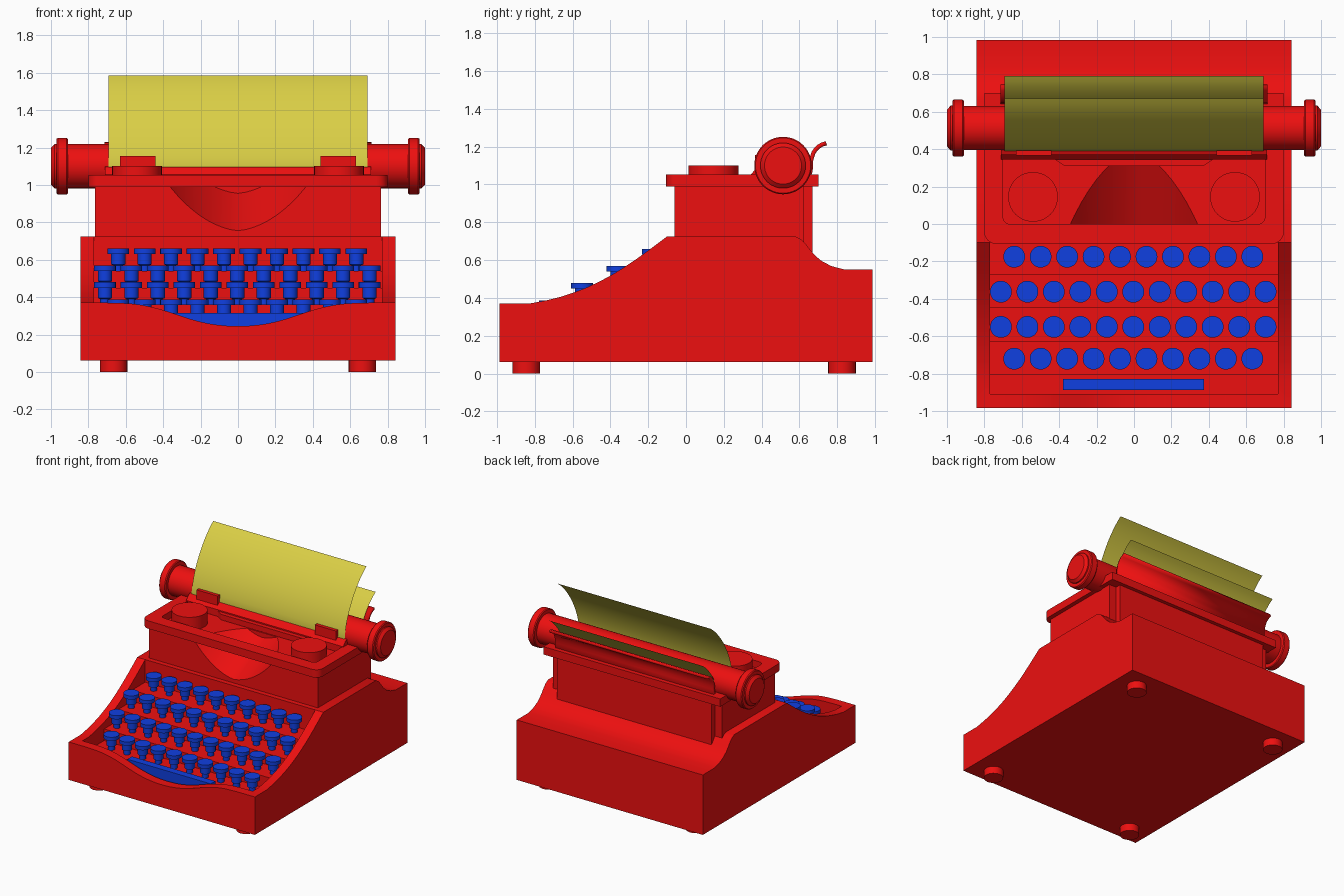
import bpy, bmesh, math
from mathutils import Vector
from mathutils.geometry import interpolate_bezier

if "Cube" in bpy.data.objects:
    bpy.data.objects.remove(bpy.data.objects["Cube"])


def material(name, rgb):
    m = bpy.data.materials.new(name)
    m.diffuse_color = (*rgb, 1)
    m.use_nodes = True
    m.node_tree.nodes["Principled BSDF"].inputs["Base Color"].default_value = m.diffuse_color
    return m


RED = material("red_enamel", (0.85, 0.005, 0.005))
BLUE = material("blue_keys", (0.005, 0.05, 0.75))
YELLOW = material("yellow_paper", (0.7, 0.62, 0.06))


def finish(name, bm, mat):
    bmesh.ops.remove_doubles(bm, verts=bm.verts, dist=1e-5)
    bmesh.ops.recalc_face_normals(bm, faces=bm.faces)
    me = bpy.data.meshes.new(name)
    bm.to_mesh(me)
    bm.free()
    me.materials.append(mat)
    ob = bpy.data.objects.new(name, me)
    bpy.context.collection.objects.link(ob)
    return ob


def activate(ob):
    bpy.ops.object.select_all(action='DESELECT')
    ob.select_set(True)
    bpy.context.view_layer.objects.active = ob


def smooth(ob):
    activate(ob)
    bpy.ops.object.shade_smooth_by_angle(angle=math.radians(30))
    return ob


def place(axis, p, d):
    return {'X': (d, p[0], p[1]), 'Y': (p[0], d, p[1]), 'Z': (p[0], p[1], d)}[axis]


def prism(name, axis, pts, a, b, mat=RED):
    """Closed 2D outline extruded along an axis from a to b."""
    bm = bmesh.new()
    lo = [bm.verts.new(place(axis, p, a)) for p in pts]
    hi = [bm.verts.new(place(axis, p, b)) for p in pts]
    bm.faces.new(lo)
    bm.faces.new(hi)
    for i in range(len(pts)):
        j = (i + 1) % len(pts)
        bm.faces.new((lo[i], lo[j], hi[j], hi[i]))
    return finish(name, bm, mat)


def box(name, x, y, z, mat=RED):
    return prism(name, 'Z', [(x[0], y[0]), (x[1], y[0]), (x[1], y[1]), (x[0], y[1])], *z, mat)


def lathe(name, axis, profile, loc, mat=RED, n=40):
    """(position along axis, radius) pairs spun around the axis."""
    bm = bmesh.new()
    rings = []
    for d, r in profile:
        rings.append([bm.verts.new(place(axis, (r * math.cos(k * math.tau / n),
                                                r * math.sin(k * math.tau / n)), d)) for k in range(n)])
    for p, q in zip(rings, rings[1:]):
        for k in range(n):
            bm.faces.new((p[k], p[(k + 1) % n], q[(k + 1) % n], q[k]))
    bm.faces.new(rings[0])
    bm.faces.new(rings[-1])
    ob = finish(name, bm, mat)
    ob.location = loc
    return smooth(ob)


def sheet(name, pts, half, mat, thick=0):
    """Open (y, z) curve swept across x."""
    bm = bmesh.new()
    l = [bm.verts.new((-half, *p)) for p in pts]
    r = [bm.verts.new((half, *p)) for p in pts]
    for i in range(len(pts) - 1):
        bm.faces.new((l[i], r[i], r[i + 1], l[i + 1]))
    ob = finish(name, bm, mat)
    if thick:
        s = ob.modifiers.new("thickness", 'SOLIDIFY')
        s.thickness, s.offset = thick, 0
    return smooth(ob)


def cut(ob, cutter):
    m = ob.modifiers.new("cut", 'BOOLEAN')
    m.operation, m.solver, m.object = 'DIFFERENCE', 'EXACT', cutter
    activate(ob)
    bpy.ops.object.modifier_apply(modifier=m.name)
    bpy.data.objects.remove(cutter)


def bez(a, b, c, d, n=10):
    return [(v.x, v.y) for v in interpolate_bezier(*(Vector((*p, 0)) for p in (a, b, c, d)), n)]


def arc(cx, cy, r, a0, a1, n):
    return [(cx + r * math.cos(math.radians(a0 + (a1 - a0) * i / n)),
             cy + r * math.sin(math.radians(a0 + (a1 - a0) * i / n))) for i in range(n + 1)]


def both_sides(half):
    """Mirror a right-to-centre outline across x = 0."""
    return half + [(-x, z) for x, z in reversed(half) if x > 0]


# Lower body with its sloping side profile
body = prism("body", 'X', [(-.985, .06), (-.985, .37)]
             + bez((-.83, .37), (-.5, .42), (-.32, .56), (-.1, .725), 12)
             + bez((.58, .725), (.66, .70), (.65, .58), (.84, .55), 8)
             + [(.985, .55), (.985, .06)], -.842, .842)

# Stepped key well, then the curved dip in the front rim
edges = [-.91, -.805, -.63, -.45, -.27, -.1]
floors = [.2, .265, .36, .45, .54]
steps = []
for y0, y1, z in zip(edges, edges[1:], floors):
    steps += [(y0, z), (y1, z)]
cut(body, prism("well_cutter", 'X', steps + [(-.1, .9), (-.91, .9)], -.77, .77))
dip = [(.70, .5), (.70, .37)] + bez((.62, .368), (.36, .36), (.28, .245), (0, .245), 14)
cut(body, prism("dip_cutter", 'Y', both_sides(dip), -1.1, -.86))
smooth(body)

# Upper housing with a scooped type basket rising to the back
housing = box("housing", (-.765, .765), (-.06, .625), (.6, .995))
scoop = [(.40, 1.3), (.37, 1.0)] + bez((.355, .98), (.25, .85), (.12, .765), (0, .755), 10)
scoop_cutter = prism("scoop_cutter", 'Y', both_sides(scoop), -.2, .31)
for v in scoop_cutter.data.vertices:
    v.co.z += (v.co.y + .06) * .54
cut(housing, scoop_cutter)
smooth(housing)
box("back_panel", (-.70, .70), (.60, .67), (.56, .99))

# Lid frame with rounded corners and an open recess
lid = prism("lid", 'Z', arc(-.74, -.045, .06, 180, 270, 6) + arc(.74, -.045, .06, 270, 360, 6)
            + [(.80, .70), (-.80, .70)], .988, 1.052)
cut(lid, prism("recess_cutter", 'Z', arc(-.665, .035, .035, 180, 270, 5)
               + arc(.665, .035, .035, 270, 360, 5) + [(.70, .38), (-.70, .38)], .9, 1.2))
smooth(lid)

# Ribbon spools, paper clips and feet
for s, side in ((-1, "left"), (1, "right")):
    lathe("ribbon_spool_" + side, 'Z', [(.99, .133), (1.1, .133)], (s * .54, .145, 0))
    box("paper_clip_" + side, sorted((s * .44, s * .63)), (.365, .393), (1.04, 1.155))
    for y, end in ((-.845, "front"), (.825, "back")):
        lathe(f"foot_{end}_{side}", 'Z', [(0, .073), (.08, .073)], (s * .665, y, 0), n=24)

# Carriage bar, type guide, roller with knobs and paper rest
prism("carriage_bar", 'X', [(.345, 1.0), (.42, 1.0), (.40, 1.10), (.375, 1.09), (.345, 1.055)], -.71, .71)
prism("type_guide", 'Z', [(-.37, .31), (.37, .31), (.43, .35), (-.43, .35)], 1.0, 1.045)
knob = [(-1, .098), (-.98, .12), (-.97, .12), (-.97, .146), (-.963, .152), (-.917, .152), (-.91, .146), (-.91, .118)]
lathe("roller", 'X', knob + [(-d, r) for d, r in reversed(knob)], (0, .513, 1.1), n=48)
sheet("paper_rest", arc(.513, 1.1, .148, -70, 8, 8)
      + bez((.668, 1.15), (.675, 1.18), (.70, 1.21), (.742, 1.218), 6), .715, RED, .022)

# One sheet of paper wrapped under the roller
sheet("paper", bez((.67, 1.585), (.55, 1.5), (.41, 1.3), (.389, 1.1), 14)
      + arc(.513, 1.1, .124, 180, 385, 20)[1:]
      + bez((.625, 1.152), (.66, 1.21), (.72, 1.29), (.79, 1.33), 8)[1:], .693, YELLOW)

# Four rows of round keys and the space bar
key = lathe("key", 'Z', [(-.14, .025), (-.09, .025), (-.085, .038), (-.03, .038),
                         (-.03, .058), (0, .058)], (0, 0, 0), BLUE, 28)
for y, z, n in ((-.175, .66, 10), (-.362, .57, 11), (-.55, .48, 11), (-.72, .387, 10)):
    for i in range(n):
        k = bpy.data.objects.new("key", key.data)
        k.location = ((i - (n - 1) / 2) * .1415 - .004, y, z)
        bpy.context.collection.objects.link(k)
bpy.data.objects.remove(key)
box("space_bar", (-.38, .374), (-.887, -.828), (.19, .315), BLUE)
